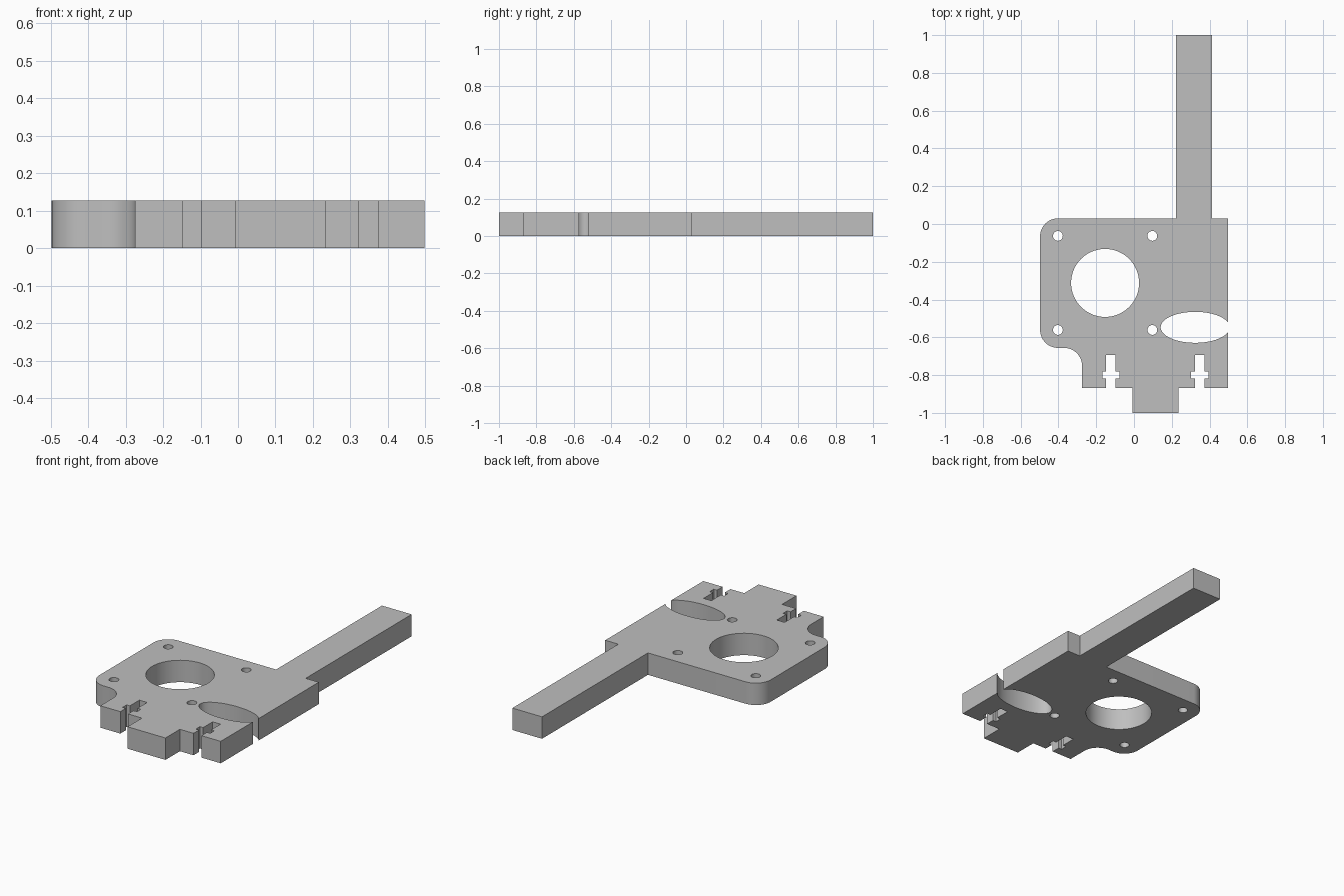
import bpy, bmesh
from math import sin, cos, radians, asin, degrees

THICKNESS = 0.127

cube = bpy.data.objects.get("Cube")
if cube:
    bpy.data.objects.remove(cube, do_unlink=True)


def arc(cx, cy, rx, ry, start, end, steps):
    """Points along an elliptical arc, angles in degrees."""
    angles = [radians(start + (end - start) * i / steps) for i in range(steps + 1)]
    return [(cx + rx * cos(a), cy + ry * sin(a)) for a in angles]


def circle(cx, cy, r, steps):
    return arc(cx, cy, r, r, 0, 360, steps)[:-1]


def nut_slot(cx, base):
    """Cross-shaped screw and nut slot, open at the front edge."""
    half = [(0.025, base), (0.025, -0.817), (0.046, -0.817),
            (0.046, -0.78), (0.025, -0.78), (0.025, -0.693)]
    return [(cx - x, y) for x, y in half] + [(cx + x, y) for x, y in reversed(half)]


# Plate outline, counter-clockwise from the front left corner
side, back, front, radius = 0.497, 0.03, -0.868, 0.095
gap = degrees(asin(0.026 / 0.082))
outline = [(-0.275, front)]
outline += nut_slot(-0.122, front)
outline += [(-0.008, front), (-0.008, -1), (0.235, -1), (0.235, front)]
outline += nut_slot(0.348, front)
outline += [(side, front)]
# Oval opening that breaks through the left edge
outline += arc(0.324, -0.547, 0.183, 0.082, 360 - gap, gap, 56)
# Long arm and rounded corners
outline += [(side, back), (0.413, back), (0.413, 1), (0.223, 1), (0.223, back)]
outline += arc(radius - side, back - radius, radius, radius, 90, 180, 16)
outline += arc(radius - side, -0.561, radius, radius, 180, 270, 16)
# Concave corner
outline += arc(-0.37, -0.751, radius, radius, 90, 0, 16)

# Centre bore and four bolt holes
loops = [outline, circle(-0.153, -0.312, 0.18, 64)]
loops += [circle(x, y, 0.026, 24) for x in (-0.403, 0.097) for y in (-0.063, -0.561)]

# Fill the profile and extrude it
bm = bmesh.new()
edges = []
for loop in loops:
    verts = [bm.verts.new((x, y, 0)) for x, y in loop]
    edges += [bm.edges.new((verts[i - 1], verts[i])) for i in range(len(verts))]
bmesh.ops.triangle_fill(bm, edges=edges, use_beauty=True, normal=(0, 0, 1))
top = bmesh.ops.extrude_face_region(bm, geom=bm.faces[:], use_keep_orig=True)
moved = [g for g in top["geom"] if isinstance(g, bmesh.types.BMVert)]
bmesh.ops.translate(bm, verts=moved, vec=(0, 0, THICKNESS))
bmesh.ops.recalc_face_normals(bm, faces=bm.faces[:])

mesh = bpy.data.meshes.new("mounting_plate")
bm.to_mesh(mesh)
bm.free()
plate = bpy.data.objects.new("mounting_plate", mesh)
bpy.context.collection.objects.link(plate)

# Plain grey material
grey = bpy.data.materials.new("plain grey")
grey.use_nodes = True
colour = (0.52, 0.52, 0.52, 1)
grey.diffuse_color = colour
grey.node_tree.nodes["Principled BSDF"].inputs["Base Color"].default_value = colour
mesh.materials.append(grey)

# Smooth the curved walls, keep the rims sharp
bpy.ops.object.select_all(action="DESELECT")
plate.select_set(True)
bpy.context.view_layer.objects.active = plate
bpy.ops.object.shade_smooth_by_angle(angle=radians(30))
